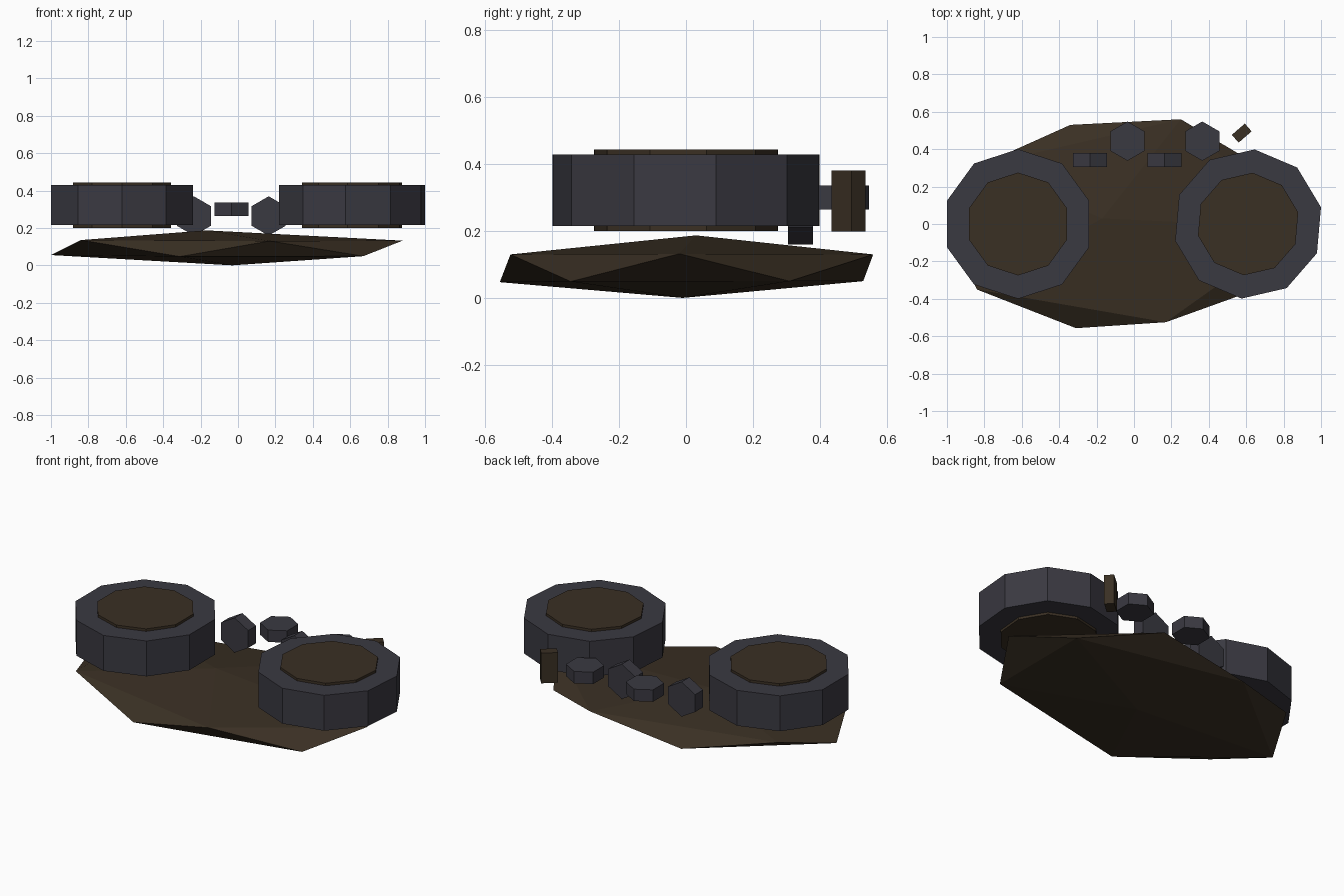
import bpy
from math import radians, pi
from mathutils import Matrix

cube = bpy.data.objects.get("Cube")
if cube:
    bpy.data.objects.remove(cube, do_unlink=True)


def material(name, rgb):
    mat = bpy.data.materials.new(name)
    mat.use_nodes = True
    color = (*rgb, 1.0)
    mat.diffuse_color = color
    mat.node_tree.nodes["Principled BSDF"].inputs["Base Color"].default_value = color
    return mat


IRON = material("dark iron grey", (0.042, 0.041, 0.053))
EARTH = material("dark earth brown", (0.042, 0.029, 0.017))


def prism(name, sides, radius, depth, location, turn, mat, upright=False):
    """Prism with a corner at the given turn; upright ones have their axis along y."""
    bpy.ops.mesh.primitive_cylinder_add(vertices=sides, radius=radius, depth=depth,
                                        location=location)
    ob = bpy.context.object
    ob.name = name
    # The primitive starts with a corner on +y
    ob.data.transform(Matrix.Rotation(radians(turn), 4, "Z"))
    if upright:
        ob.data.transform(Matrix.Rotation(pi / 2, 4, "X"))
    ob.data.materials.append(mat)
    return ob


# Flat rock slab: a squashed, uneven twenty-faced lump
upper = [(0.88, -0.02, 0.132), (0.25, 0.56, 0.13), (-0.83, 0.31, 0.135),
         (-0.84, -0.35, 0.135), (0.17, -0.525, 0.13)]
lower = [(0.67, 0.31, 0.05), (-0.34, 0.53, 0.05), (-1.0, -0.01, 0.055),
         (-0.31, -0.557, 0.047), (0.67, -0.345, 0.049)]
verts = upper + lower + [(-0.17, 0.03, 0.187), (-0.03, -0.01, 0.0)]
faces = []
for i in range(5):
    j = (i + 1) % 5
    faces += [(10, i, j), (i, i + 5, j), (i + 5, j + 5, j), (11, j + 5, i + 5)]
mesh = bpy.data.meshes.new("rock_slab")
mesh.from_pydata(verts, [], faces)
mesh.materials.append(EARTH)
slab = bpy.data.objects.new("rock_slab", mesh)
bpy.context.collection.objects.link(slab)

# Two drums lying flat, each with a core that stands slightly proud
for side, x, turn in (("right", -0.62, 0), ("left", 0.61, -5)):
    prism(side + "_drum", 10, 0.4, 0.214, (x, 0, 0.322), turn, IRON)
    prism(side + "_drum_core", 10, 0.275, 0.244, (x, 0, 0.322), turn, EARTH)

# Hexagonal nuts behind the drums: one flat and one upright per pair
for side, x in (("right", -0.035), ("left", 0.365)):
    prism(side + "_flat_nut", 6, 0.105, 0.072, (x, 0.443, 0.3), 0, IRON)
    prism(side + "_upright_nut", 6, 0.105, 0.075, (x - 0.201, 0.342, 0.264), 0, IRON, True)

# Small turned block at the back
bpy.ops.mesh.primitive_cube_add(size=1, location=(0.576, 0.486, 0.29),
                                rotation=(0, 0, radians(41)))
block = bpy.context.object
block.name = "small_block"
block.scale = (0.092, 0.055, 0.182)
block.data.materials.append(EARTH)
